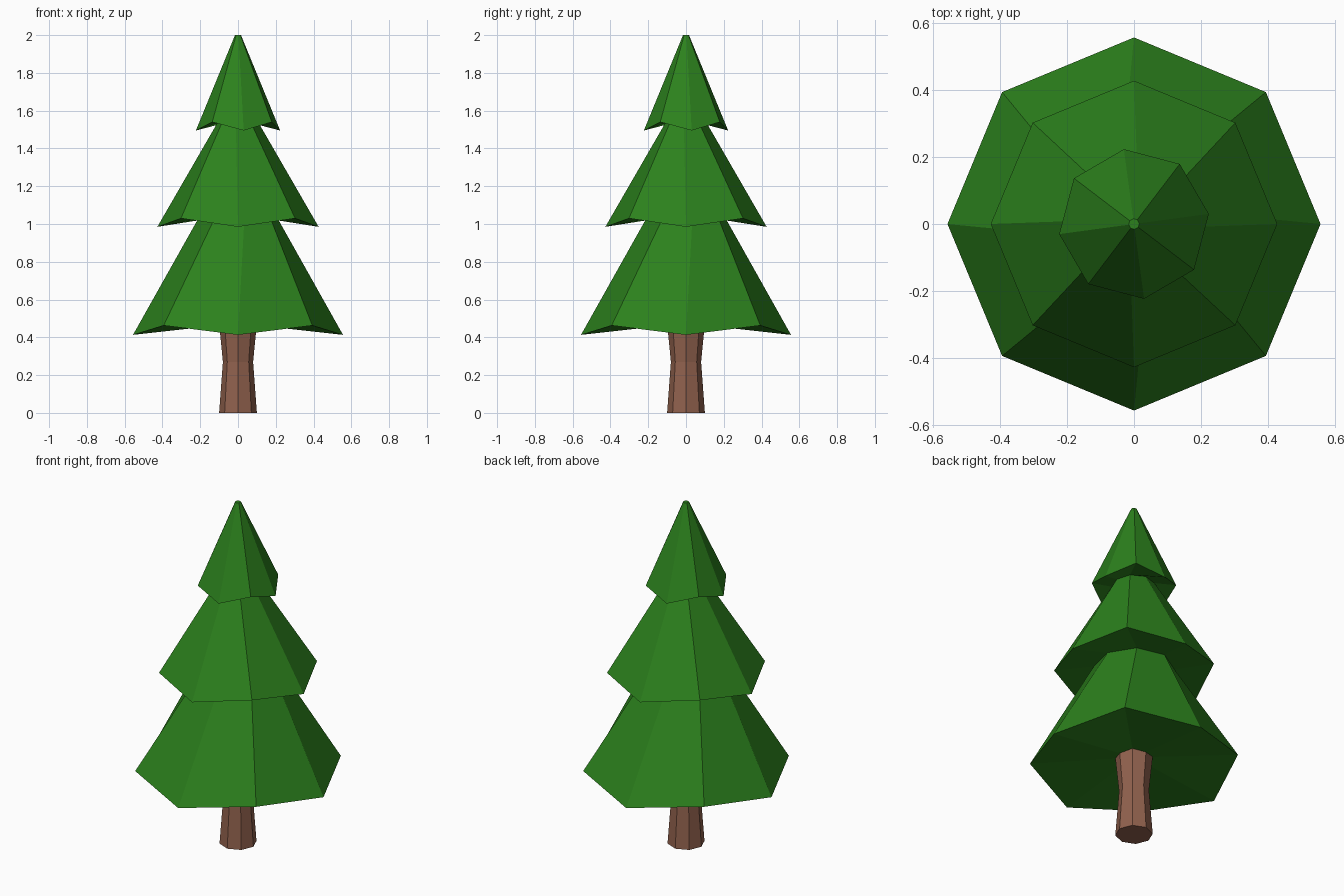
import bpy, bmesh
from math import cos, sin, radians

if "Cube" in bpy.data.objects:
    bpy.data.objects.remove(bpy.data.objects["Cube"])

SIDES = 8


def material(name, rgb):
    m = bpy.data.materials.new(name)
    m.diffuse_color = (*rgb, 1)
    m.use_nodes = True
    m.node_tree.nodes["Principled BSDF"].inputs["Base Color"].default_value = m.diffuse_color
    return m


def ring_solid(name, rings, mat, base_z):
    """Stack rings of (radius, z, zigzag lift, angle); close both ends."""
    bm = bmesh.new()
    loops = []
    for r, z, lift, ang in rings:
        loop = []
        for i in range(SIDES):
            a = radians(ang + i * 360 / SIDES)
            loop.append(bm.verts.new((r * cos(a), r * sin(a), z + lift * (i % 2))))
        loops.append(loop)
    for lo, hi in zip(loops, loops[1:]):
        for i in range(SIDES):
            j = (i + 1) % SIDES
            bm.faces.new((lo[i], lo[j], hi[j], hi[i]))
    # fan underside, flat tip
    centre = bm.verts.new((0, 0, base_z))
    for i in range(SIDES):
        bm.faces.new((centre, loops[0][(i + 1) % SIDES], loops[0][i]))
    bm.faces.new(loops[-1])
    bmesh.ops.recalc_face_normals(bm, faces=bm.faces)
    me = bpy.data.meshes.new(name)
    bm.to_mesh(me)
    bm.free()
    me.materials.append(mat)
    ob = bpy.data.objects.new(name, me)
    bpy.context.collection.objects.link(ob)
    return ob


# Trunk with a pinched waist
ring_solid("trunk", [
    (0.10, 0.0, 0, 0),
    (0.08, 0.27, 0, 0),
    (0.10, 0.475, 0, 0),
], material("bark", (0.28, 0.12, 0.075)), 0.0)

# Three flared tiers of foliage with zigzag hems
ring_solid("foliage", [
    (0.556, 0.413, 0.05, 0),
    (0.215, 1.025, 0, 9),
    (0.427, 0.985, 0.045, 0),
    (0.11, 1.535, 0, -6),
    (0.225, 1.495, 0.045, 7.7),
    (0.016, 2.0, 0, 7.7),
], material("needles", (0.025, 0.22, 0.012)), 0.475)
